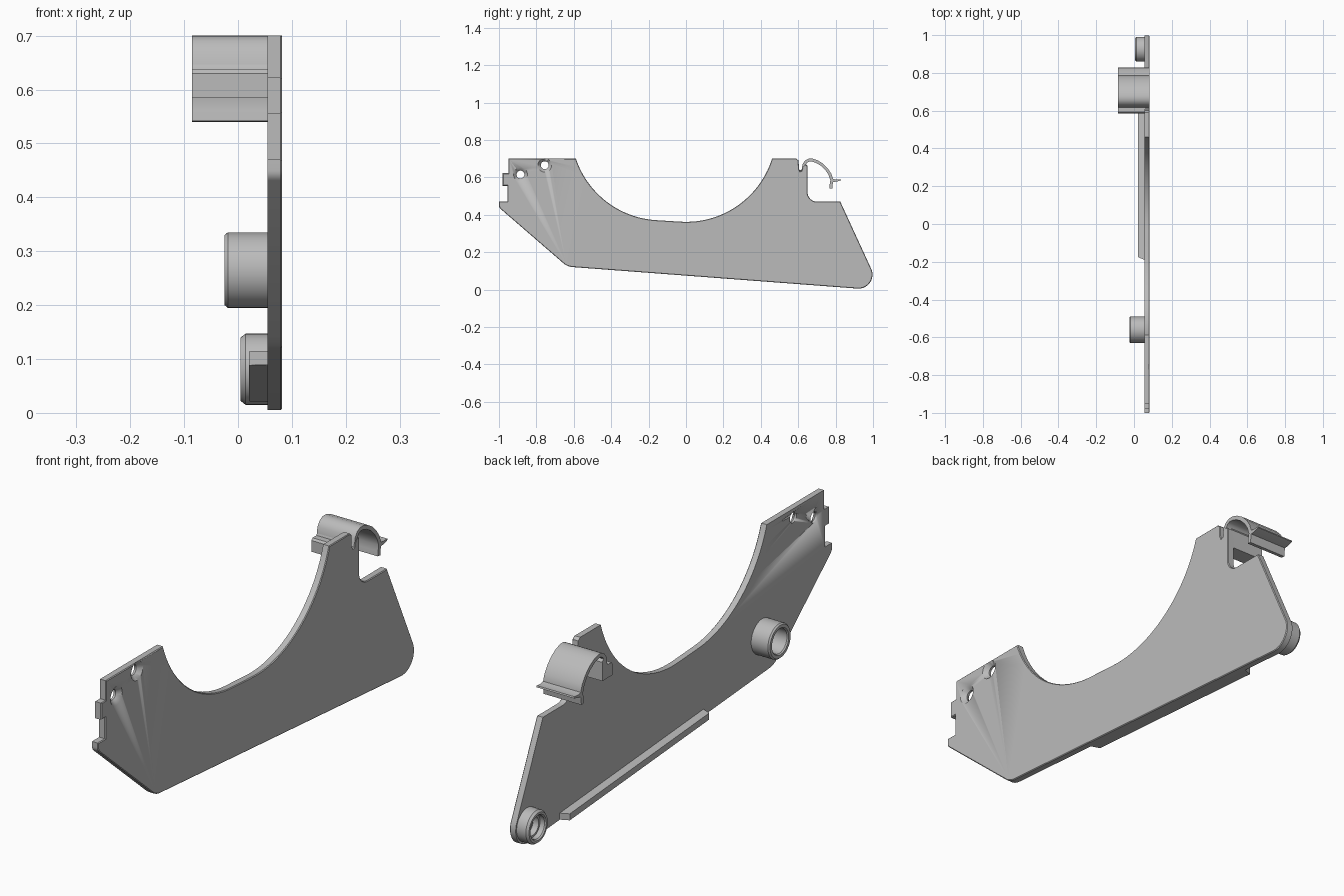
import bpy, bmesh
from math import cos, sin, pi, radians
from mathutils import Vector

cube = bpy.data.objects.get("Cube")
if cube:
    bpy.data.objects.remove(cube, do_unlink=True)

grey = bpy.data.materials.new("plain grey")
grey.use_nodes = True
grey.diffuse_color = (0.5, 0.5, 0.5, 1)
grey.node_tree.nodes["Principled BSDF"].inputs["Base Color"].default_value = (0.5, 0.5, 0.5, 1)

INNER, OUTER = 0.055, 0.082      # the two faces of the plate along x


def finish(bm, name):
    bmesh.ops.recalc_face_normals(bm, faces=bm.faces)
    mesh = bpy.data.meshes.new(name)
    bm.to_mesh(mesh)
    bm.free()
    mesh.materials.append(grey)
    obj = bpy.data.objects.new(name, mesh)
    bpy.context.collection.objects.link(obj)
    bpy.ops.object.select_all(action='DESELECT')
    obj.select_set(True)
    bpy.context.view_layer.objects.active = obj
    bpy.ops.object.shade_smooth_by_angle(angle=radians(30))
    return obj


def arc(cy, cz, r, start, end, n):
    angles = [radians(start + (end - start) * i / n) for i in range(n + 1)]
    return [(cy + r * cos(a), cz + r * sin(a)) for a in angles]


def extrude(name, outline, x0, x1, rim=0):
    """Extrude a side outline (y, z) along x, with an optional chamfer at x1."""
    bm = bmesh.new()
    base = bm.faces.new([bm.verts.new((x0, y, z)) for y, z in outline])
    new = bmesh.ops.extrude_face_region(bm, geom=[base], use_keep_orig=True)["geom"]
    verts = [g for g in new if isinstance(g, bmesh.types.BMVert)]
    bmesh.ops.translate(bm, verts=verts, vec=(x1 - x0, 0, 0))
    if rim:
        edges = [g for g in new if isinstance(g, bmesh.types.BMEdge)]
        bmesh.ops.bevel(bm, geom=edges, offset=rim, segments=1, affect='EDGES')
    return finish(bm, name)


def lathe(name, y, z, profile, n=48):
    """Revolve a closed (radius, x) profile about an axis parallel to x."""
    bm = bmesh.new()
    rings = [[bm.verts.new((x, y + r * cos(2 * pi * i / n), z + r * sin(2 * pi * i / n)))
              for r, x in profile] for i in range(n)]
    m = len(profile)
    for i in range(n):
        a, b = rings[i], rings[(i + 1) % n]
        for j in range(m):
            k = (j + 1) % m
            bm.faces.new((a[j], a[k], b[k], b[j]))
    return finish(bm, name)


def ribbon(points, t):
    """Side outline of a strip of half thickness t along a path."""
    p = [Vector(q) for q in points]
    left, right = [], []
    for i, q in enumerate(p):
        d = (p[min(i + 1, len(p) - 1)] - p[max(i - 1, 0)]).normalized()
        side = Vector((-d.y, d.x)) * t
        left.append(tuple(q + side))
        right.append(tuple(q - side))
    return left + right[::-1]


# Plate: notched front end, swept round cut-out, hook slot and rounded rear foot
outline = [(-0.95, 0.70)]
outline += arc(-0.13, 0.854, 0.484, 198.6, 265.7, 24)
outline += arc(0, 0.844, 0.482, 265.7, 342.6, 28)
outline += [(0.59, 0.70), (0.602, 0.69), (0.604, 0.645), (0.61, 0.632), (0.618, 0.635),
            (0.622, 0.65), (0.635, 0.67), (0.65, 0.66)]
outline += arc(0.70, 0.52, 0.05, 180, 270, 8)
outline += [(0.825, 0.47)]
outline += arc(0.922, 0.08, 0.075, 25, -94, 16)
outline += arc(-0.60, 0.205, 0.085, 265.7, 229, 6)
outline += arc(-0.975, 0.45, 0.025, 229, 180, 5)
outline += [(-1, 0.47), (-0.955, 0.47), (-0.955, 0.555), (-0.98, 0.555),
            (-0.98, 0.622), (-0.95, 0.622)]
plate = extrude("side_plate", outline, INNER, OUTER, rim=0.003)

# Countersunk screw holes
for y, z in ((-0.885, 0.615), (-0.755, 0.665)):
    bm = bmesh.new()
    for r0, r1, x0, x1 in ((0.021, 0.021, 0.04, 0.07), (0.021, 0.039, 0.064, 0.084)):
        part = bmesh.ops.create_cone(bm, cap_ends=True, segments=32, radius1=r0,
                                     radius2=r1, depth=x1 - x0)["verts"]
        for v in part:
            v.co = Vector(((x0 + x1) / 2 + v.co.z, y + v.co.x, z - v.co.y))
    bm.normal_update()
    cutter = finish(bm, "hole_cutter")
    cutter.hide_render = True
    mod = plate.modifiers.new("hole", 'BOOLEAN')
    mod.object = cutter
    mod.solver = 'EXACT'
    mod.use_self = True
    bpy.context.view_layer.objects.active = plate
    bpy.ops.object.modifier_apply(modifier=mod.name)
    bpy.data.objects.remove(cutter, do_unlink=True)

# Hollow bosses on the inner face
BASE = INNER + 0.002
lathe("front_boss", -0.56, 0.265, [(0.07, BASE), (0.07, -0.019), (0.065, -0.025),
                                   (0.053, -0.025), (0.049, -0.02), (0.049, BASE)])
lathe("rear_boss", 0.925, 0.081, [(0.066, BASE), (0.066, 0.014), (0.059, 0.005),
                                  (0.05, 0.005), (0.046, 0.01), (0.046, 0.03),
                                  (0.038, 0.03), (0.038, BASE)])

# Rail along the sloping lower edge, with slanted ends
bm = bmesh.new()
corners = []
for x, inset in ((BASE, 0), (0.02, 0.015)):
    for y in (-0.19 + inset, 0.72 - inset):
        low = 0.075 - 0.0757 * y
        corners.append([bm.verts.new((x, y, low + h)) for h in (0, 0.026)])
a, b, c, d = corners
for p, q in ((a, b), (b, d), (d, c), (c, a)):
    bm.faces.new((p[0], q[0], q[1], p[1]))
for h in (0, 1):
    bm.faces.new((a[h], b[h], d[h], c[h]))
finish(bm, "lower_rail")

# Spring clip: curved strip, barb and mounting foot
path = [(0.627, 0.645), (0.631, 0.668), (0.642, 0.684), (0.657, 0.692), (0.675, 0.692),
        (0.70, 0.684), (0.728, 0.667), (0.752, 0.643), (0.77, 0.615), (0.78, 0.585),
        (0.776, 0.56), (0.774, 0.541)]
CLIP = -0.085
extrude("clip_spring", ribbon(path, 0.008), CLIP, OUTER - 0.0005)
extrude("clip_barb", [(0.78, 0.574), (0.805, 0.577), (0.828, 0.584), (0.826, 0.59),
                      (0.80, 0.588), (0.775, 0.595)], CLIP, OUTER - 0.0005)
extrude("clip_foot", [(0.585, 0.585), (0.65, 0.585), (0.65, 0.66), (0.64, 0.674),
                      (0.622, 0.655), (0.617, 0.638), (0.592, 0.638), (0.585, 0.63)],
        CLIP, BASE)
